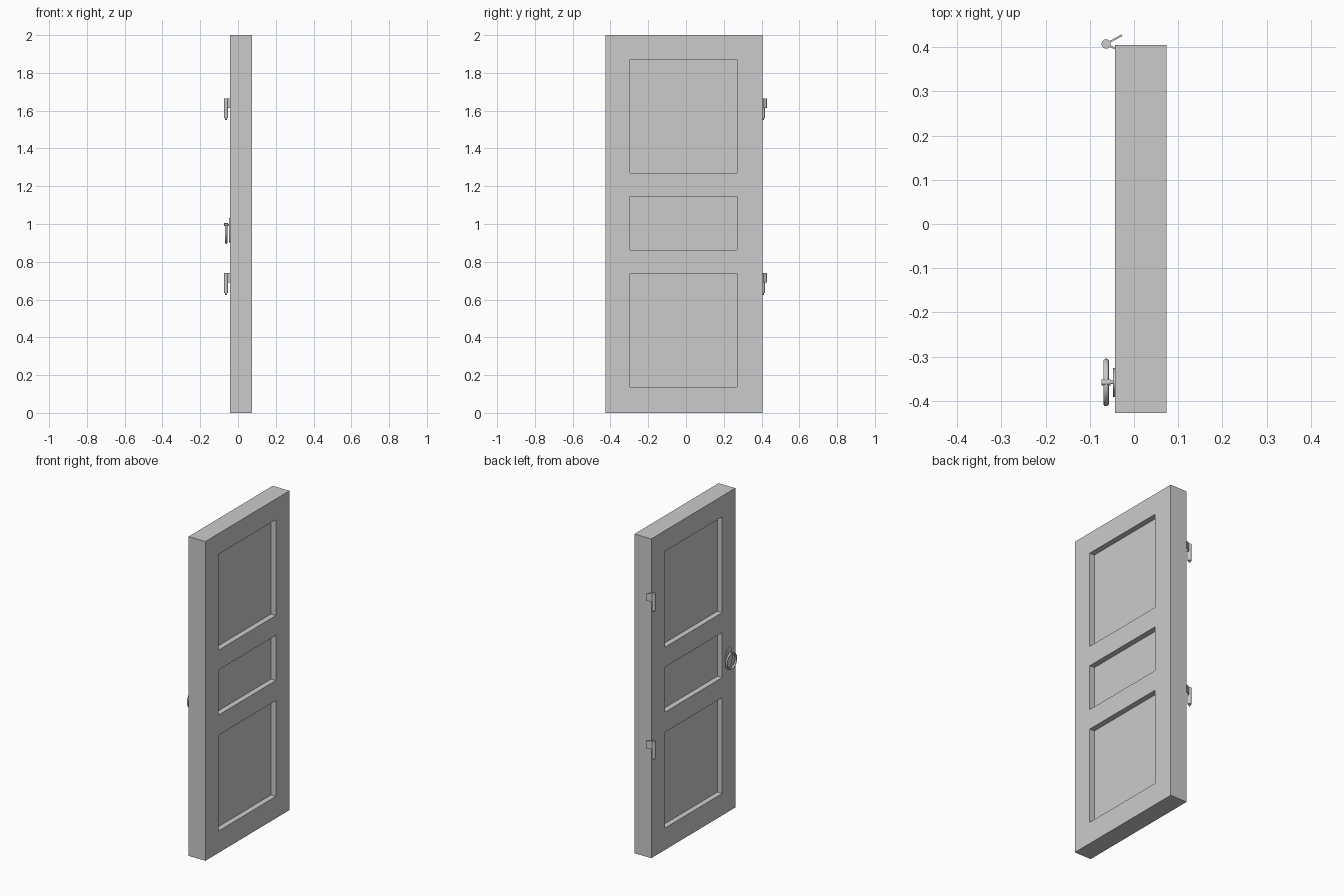
import bpy
from math import pi, atan2, hypot
from mathutils import Vector

cube = bpy.data.objects.get("Cube")
if cube:
    bpy.data.objects.remove(cube, do_unlink=True)

GREY = (0.6, 0.6, 0.6, 1)
mat = bpy.data.materials.new("plain_grey")
mat.use_nodes = True
mat.diffuse_color = GREY
mat.node_tree.nodes["Principled BSDF"].inputs["Base Color"].default_value = GREY


def finish(name, smooth=False):
    ob = bpy.context.object
    ob.name = name
    ob.data.materials.clear()
    ob.data.materials.append(mat)
    bpy.ops.object.transform_apply(location=False, rotation=True, scale=True)
    if smooth:
        bpy.ops.object.shade_smooth_by_angle()
    return ob


def box(name, x, y, z):
    """Box from (low, high) pairs on each axis."""
    spans = (x, y, z)
    bpy.ops.mesh.primitive_cube_add(size=1, location=[(a + b) / 2 for a, b in spans])
    bpy.context.object.scale = [b - a for a, b in spans]
    return finish(name)


def rod(name, radius, start, end, sides=16, stretch=(1, 1)):
    """Cylinder between two points, optionally with an oval section."""
    start, end = Vector(start), Vector(end)
    axis = end - start
    bpy.ops.mesh.primitive_cylinder_add(vertices=sides, radius=radius, depth=axis.length,
                                        location=(start + end) / 2)
    ob = bpy.context.object
    ob.scale = (stretch[0], stretch[1], 1)
    if abs(axis.z) < 1e-6:
        ob.rotation_euler = (0, pi / 2, 0)
    return finish(name, True)


def leaf(name, start, end, z):
    """Thin upright hinge plate between two plan points."""
    dx, dy = end[0] - start[0], end[1] - start[1]
    centre = ((start[0] + end[0]) / 2, (start[1] + end[1]) / 2, sum(z) / 2)
    bpy.ops.mesh.primitive_cube_add(size=1, location=centre,
                                    rotation=(0, 0, atan2(dy, dx)))
    bpy.context.object.scale = (hypot(dx, dy), 0.004, z[1] - z[0])
    return finish(name)


# Door slab with three recessed panels on both faces
LEFT, RIGHT, DEPTH = 0.073, -0.043, 0.034
door = box("door_slab", (RIGHT, LEFT), (-0.427, 0.405), (0, 2))
for z in ((0.137, 0.737), (0.863, 1.145), (1.27, 1.87)):
    for x in ((LEFT - DEPTH, LEFT + 0.1), (RIGHT - 0.1, RIGHT + DEPTH)):
        cutter = box("panel_cutter", x, (-0.297, 0.27), z)
        cutter.hide_render = True
        bpy.context.view_layer.objects.active = door
        cut = door.modifiers.new("panel", 'BOOLEAN')
        cut.operation, cut.solver, cut.object = 'DIFFERENCE', 'EXACT', cutter
        bpy.ops.object.modifier_apply(modifier=cut.name)
        bpy.data.objects.remove(cutter, do_unlink=True)

# Hinges: barrel, pin tip, free leaf and fixed leaf
HX, HY = -0.063, 0.407
for label, top in (("lower", 0.74), ("upper", 1.665)):
    rod(label + "_hinge_barrel", 0.0105, (HX, HY, top - 0.105), (HX, HY, top))
    rod(label + "_hinge_pin", 0.005, (HX, HY, top - 0.115), (HX, HY, top - 0.1))
    leaf(label + "_hinge_free_leaf", (HX, HY), (-0.027, 0.427), (top - 0.05, top))
    leaf(label + "_hinge_fixed_leaf", (HX, HY), (-0.04, 0.395), (top - 0.05, top))

# Ring pull: oval backplate, post, collar and hanging ring
KY, KZ = -0.358, 0.997
rod("handle_backplate", 0.033, (-0.048, KY, 0.967), (RIGHT + 0.002, KY, 0.967), 32, (2, 1))
rod("handle_post", 0.004, (-0.07, KY, KZ), (RIGHT, KY, KZ))
rod("handle_collar", 0.007, (-0.073, KY, KZ), (-0.053, KY, KZ))
bpy.ops.mesh.primitive_torus_add(major_radius=0.0475, minor_radius=0.0065,
                                 major_segments=40, minor_segments=12,
                                 location=(-0.063, KY, 0.949), rotation=(0, pi / 2, 0))
finish("handle_ring", True)
